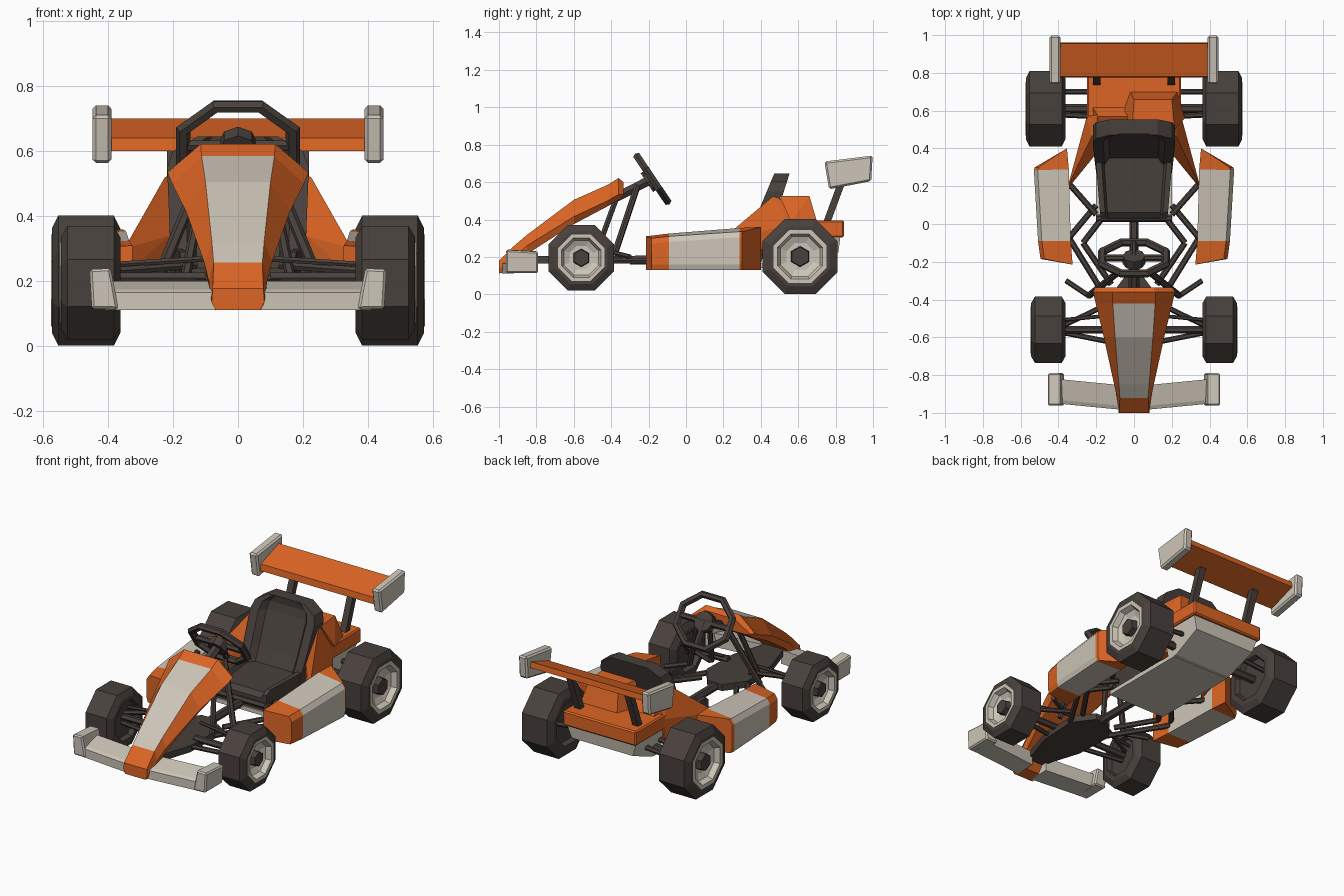
import bpy, bmesh, math
from mathutils import Vector as V

if "Cube" in bpy.data.objects:
    bpy.data.objects.remove(bpy.data.objects["Cube"])


def material(name, rgb):
    m = bpy.data.materials.new(name)
    m.diffuse_color = (*rgb, 1)
    m.use_nodes = True
    m.node_tree.nodes["Principled BSDF"].inputs["Base Color"].default_value = m.diffuse_color
    return m


ORANGE = material("orange_paint", (0.72, 0.13, 0.018))
BEIGE = material("warm_white", (0.61, 0.56, 0.48))
DARK = material("dark_brown_grey", (0.065, 0.052, 0.045))


def finish(name, bm, mat, bevel=0):
    bmesh.ops.remove_doubles(bm, verts=bm.verts, dist=1e-5)
    bmesh.ops.recalc_face_normals(bm, faces=bm.faces)
    me = bpy.data.meshes.new(name)
    bm.to_mesh(me)
    bm.free()
    me.materials.append(mat)
    ob = bpy.data.objects.new(name, me)
    bpy.context.collection.objects.link(ob)
    if bevel:
        b = ob.modifiers.new("bevel", "BEVEL")
        b.width, b.segments, b.limit_method = bevel, 1, "ANGLE"
    return ob


def loft(name, sections, mat, closed=False, bevel=0):
    """Skin a row of equal loops; closed joins last to first, otherwise ends are capped."""
    bm = bmesh.new()
    rings = [[bm.verts.new(p) for p in s] for s in sections]
    n, k = len(rings[0]), len(rings)
    for i in range(k if closed else k - 1):
        a, b = rings[i], rings[(i + 1) % k]
        for j in range(n):
            bm.faces.new((a[j], a[(j + 1) % n], b[(j + 1) % n], b[j]))
    if not closed:
        bm.faces.new(rings[0])
        bm.faces.new(rings[-1])
    return finish(name, bm, mat, bevel)


def hull(name, pts, mat, bevel=0):
    bm = bmesh.new()
    for p in pts:
        bm.verts.new(p)
    r = bmesh.ops.convex_hull(bm, input=bm.verts)
    junk = {v for v in r["geom_interior"] + r["geom_unused"] if isinstance(v, bmesh.types.BMVert)}
    bmesh.ops.delete(bm, geom=list(junk), context="VERTS")
    bmesh.ops.dissolve_limit(bm, angle_limit=0.02, verts=bm.verts, edges=bm.edges)
    return finish(name, bm, mat, bevel)


def box(name, x, y, z, mat, bevel=0):
    return hull(name, [(a, b, c) for a in x for b in y for c in z], mat, bevel)


def tube(name, p, q, r, mat=DARK, n=6):
    p, q = V(p), V(q)
    d = (q - p).normalized()
    u = d.cross(V((0, 0, 1)) if abs(d.z) < 0.9 else V((0, 1, 0))).normalized()
    w = d.cross(u)
    ring = [(u * math.cos(t) + w * math.sin(t)) * r for t in [math.tau * i / n for i in range(n)]]
    return loft(name, [[p + o for o in ring], [q + o for o in ring]], mat)


def spin(name, profile, cy, cz, s, mat, n=8):
    """Revolve an (x, radius) profile about an axle along x, with flats up."""
    k = 1 / math.cos(math.pi / n)
    return loft(name, [[(s * x, cy + r * k * math.cos(t), cz + r * k * math.sin(t)) for x, r in profile]
                       for t in [math.tau * (i + 0.5) / n for i in range(n)]], mat, closed=True)


def mirrored(s, pts):
    return [(s * x, y, z) for x, y, z in pts]


for s, side in ((1, "right"), (-1, "left")):
    # wheels
    for end, cy, cz, R, xi, xo in (("front", -0.56, 0.195, 0.175, 0.362, 0.545),
                                   ("rear", 0.61, 0.202, 0.2, 0.362, 0.573)):
        tag = f"{end}_{side}"
        spin(tag + "_tire", [(xi, R * .65), (xi, R * .8), (xi + .02, R), (xo - .02, R),
                             (xo, R * .8), (xo, R * .7), (xo - .03, R * .6), (xi + .03, R * .6)], cy, cz, s, DARK)
        spin(tag + "_rim", [(xo - .03, R * .72), (xo + .002, R * .71), (xo + .002, R * .6), (xo - .03, R * .53),
                            (xo - .045, R * .36), (xo - .045, 0), (xi + .05, 0), (xi + .05, R * .62)], cy, cz, s, BEIGE)
        spin(tag + "_inner_disc", [(xi + .03, 0), (xi + .03, R * .63), (xi + .052, R * .63), (xi + .052, 0)],
             cy, cz, s, DARK)
        spin(tag + "_hub_nut", [(xo - .06, 0), (xo - .06, R * .25), (xo - .01, R * .22), (xo - .01, 0)],
             cy, cz, s, DARK, 6)

    # side pod: ends orange, middle beige
    pod = []
    for yi, yo, x0, x1, zt, zo in ((-.215, -.185, .325, .495, .31, .30), (-.09, -.09, .335, .508, .325, .31),
                                   (.29, .285, .345, .53, .355, .335), (.40, .30, .355, .525, .36, .335)):
        pod.append(mirrored(s, [(x0, yi, .13), (x1 - .01, yo, .13), (x1, yo, .16), (x1, yo, zo - .03),
                                (x1 - .02, yo, zo), (x0, yi, zt)]))
    ob = loft(side + "_side_pod", pod, ORANGE)
    ob.data.materials.append(BEIGE)
    for f in ob.data.polygons:
        if -.09 < f.center.y < .285:
            f.material_index = 1

    # flared shoulder beside the seat
    hull(side + "_shoulder", mirrored(s, [(.35, .2, .3), (.34, .2, .23), (.25, .57, .37), (.25, .57, .25),
         (.19, .58, .5), (.2, .49, .53), (.225, .46, .52), (.21, .36, .34), (.21, .36, .2)]), ORANGE)

    # front wing and end plates
    loft(side + "_front_wing", [mirrored(s, [(x, yf, .112), (x, yf, .165), (x, yf + .02, .175), (x, yb, .2), (x, yb, .115)])
                                for x, yf, yb in ((.05, -.985, -.855), (.41, -.95, -.82))], BEIGE)
    hull(side + "_front_end_plate", mirrored(s, [(x, y, z) for y, f in ((-.962, 0), (-.79, .01)) for x, z in
         ((.368, .113), (.45, .115), (.457, .237 - f), (.392, .24 - f), (.38, .18))]), BEIGE, .008)

    # rear wing end plate and post
    hull(side + "_rear_end_plate", mirrored(s, [(x, y, z) for x in (.39, .447) for y, z in
         ((.74, .71), (.998, .742), (.99, .605), (.765, .562))]), BEIGE, .01)
    hull(side + "_wing_post", mirrored(s, [(x, y, z) for x in (.178, .218) for y, z in
         ((.735, .39), (.775, .39), (.86, .62), (.82, .62))]), DARK)

    # suspension arms, frame tubes and steering struts
    tubes = [("front_upper_arm", (.40, -.55, .23), (.13, -.42, .25), .014),
             ("front_mid_arm", (.40, -.56, .21), (.10, -.56, .21), .02),
             ("front_lower_arm", (.40, -.57, .18), (.10, -.63, .19), .014),
             ("front_tie_rod", (.40, -.51, .25), (.08, -.48, .27), .01),
             ("front_rail", (.13, -.42, .18), (.34, -.08, .18), .016),
             ("inner_rail", (.12, -.32, .19), (.27, -.1, .2), .016),
             ("cross_rail", (.27, -.1, .2), (.17, .03, .2), .016),
             ("pod_front_brace", (.35, -.08, .2), (.2, .1, .2), .016),
             ("pod_rear_brace", (.35, .22, .22), (.2, .05, .22), .016),
             ("steering_strut", (.09, -.26, .58), (.24, -.38, .22), .018),
             ("nose_strut", (.1, -.37, .52), (.16, -.48, .22), .016),
             ("frame_diagonal", (.24, -.38, .22), (.36, -.3, .2), .014),
             ("rear_axle", (0, .61, .2), (.42, .61, .2), .025),
             ("rear_back_arm", (.2, .70, .24), (.41, .70, .22), .015),
             ("rear_front_arm", (.2, .57, .24), (.41, .58, .22), .015)]
    for nm, p, q, r in tubes:
        tube(f"{side}_{nm}", mirrored(s, [p])[0], mirrored(s, [q])[0], r)

# nose cone with beige top stripe
nose = [[(-b, y, zm), (-a, y, zt), (a, y, zt), (b, y, zm), (b * .85, y, zb), (-b * .85, y, zb)]
        for y, a, zt, b, zm, zb in ((-1, .078, .178, .081, .135, .112), (-.92, .075, .258, .09, .2, .12),
                                    (-.85, .08, .318, .105, .26, .215), (-.6, .1, .505, .16, .415, .375),
                                    (-.42, .112, .585, .203, .5, .47), (-.36, .115, .622, .217, .535, .505),
                                    (-.335, .1, .6, .205, .535, .525))]
ob = loft("nose_cone", nose, ORANGE)
ob.data.materials.append(BEIGE)
for f in ob.data.polygons:
    if f.normal.z > .3 and abs(f.center.x) < .01 and -.92 < f.center.y < -.42:
        f.material_index = 1

# front floor pan
hull("front_floor_pan", [(s * x, y, z) for s in (1, -1) for z in (.165, .205) for x, y in
     ((.05, -.9), (.13, -.65), (.14, -.4), (.05, -.28))], DARK)
tube("floor_spine", (0, -.3, .18), (0, .05, .18), .025)
tube("seat_cross_tube", (-.2, .03, .2), (.2, .03, .2), .02)

# steering wheel
C, EX, UP, N = V((0, -.18, .617)), V((1, 0, 0)), V((0, -.56, .83)), V((0, .83, .56))
ring = []
for i in range(8):
    t = math.tau * (i + .5) / 8
    d = EX * math.cos(t) + UP * math.sin(t) * .86
    ring.append([C + d * (.182 + .024 * math.cos(a)) + N * .022 * math.sin(a)
                 for a in [math.tau * j / 6 for j in range(6)]])
loft("steering_wheel_rim", ring, DARK, closed=True)
tube("steering_hub", C - N * .035, C + N * .015, .06, n=8)
for i, t in enumerate((0, math.pi, -math.pi / 2)):
    tube(f"steering_spoke_{i}", C, C + (EX * math.cos(t) + UP * math.sin(t) * .86) * .17, .018)
tube("steering_column", C, (0, -.37, .52), .028)

# seat: cushion with side lips, backrest with bolsters
loft("seat_cushion", [[(-w, y, .165), (-w, y, z), (-w * .85, y, z), (-w * .78, y, z - .025),
                       (w * .78, y, z - .025), (w * .85, y, z), (w, y, z), (w, y, .165)]
                      for y, w, z in ((.03, .175, .265), (.06, .18, .29), (.36, .205, .30))], DARK)
back = []
for z, w, dep in ((.165, .2, .025), (.35, .21, .04), (.55, .218, .04), (.6, .2, .03), (.645, .125, .005)):
    yf = .27 + (z - .165) * .42
    yb = yf + .13 - (z - .165) * .1
    back.append([(-w, yf, z), (-w * .75, yf, z), (-w * .62, yf + dep, z), (w * .62, yf + dep, z),
                 (w * .75, yf, z), (w, yf, z), (w, yb, z), (-w, yb, z)])
loft("seat_back", back, DARK)

# rear body, engine cover, floor and diffuser
box("rear_body", (-.25, .25), (.48, .845), (.305, .395), ORANGE, .008)
hull("rear_bulkhead", [(s * x, y, z) for s in (1, -1) for x, y, z in
     ((.2, .45, .4), (.19, .57, .47), (.22, .62, .39), (.2, .45, .2), (.2, .6, .2))], ORANGE)
hull("engine_cover", [(-.07, .56, .39), (.27, .56, .39), (-.02, .70, .39), (.23, .70, .39),
                      (-.01, .5, .525), (.215, .5, .525), (0, .66, .525), (.2, .66, .525)], ORANGE)
box("floor_panel", (-.2, .2), (.02, .6), (.14, .165), BEIGE)
hull("rear_diffuser", [(s * x, y, z) for s in (1, -1) for x, y, z in
     ((.2, .55, .14), (.2, .62, .145), (.21, .815, .225), (.235, .825, .306), (.235, .55, .306))], BEIGE)

# rear wing blade
hull("rear_wing", [(x, y, z) for x in (-.4, .4) for y, z in
     ((.775, .6), (.78, .64), (.955, .70), (.96, .665))], ORANGE)
